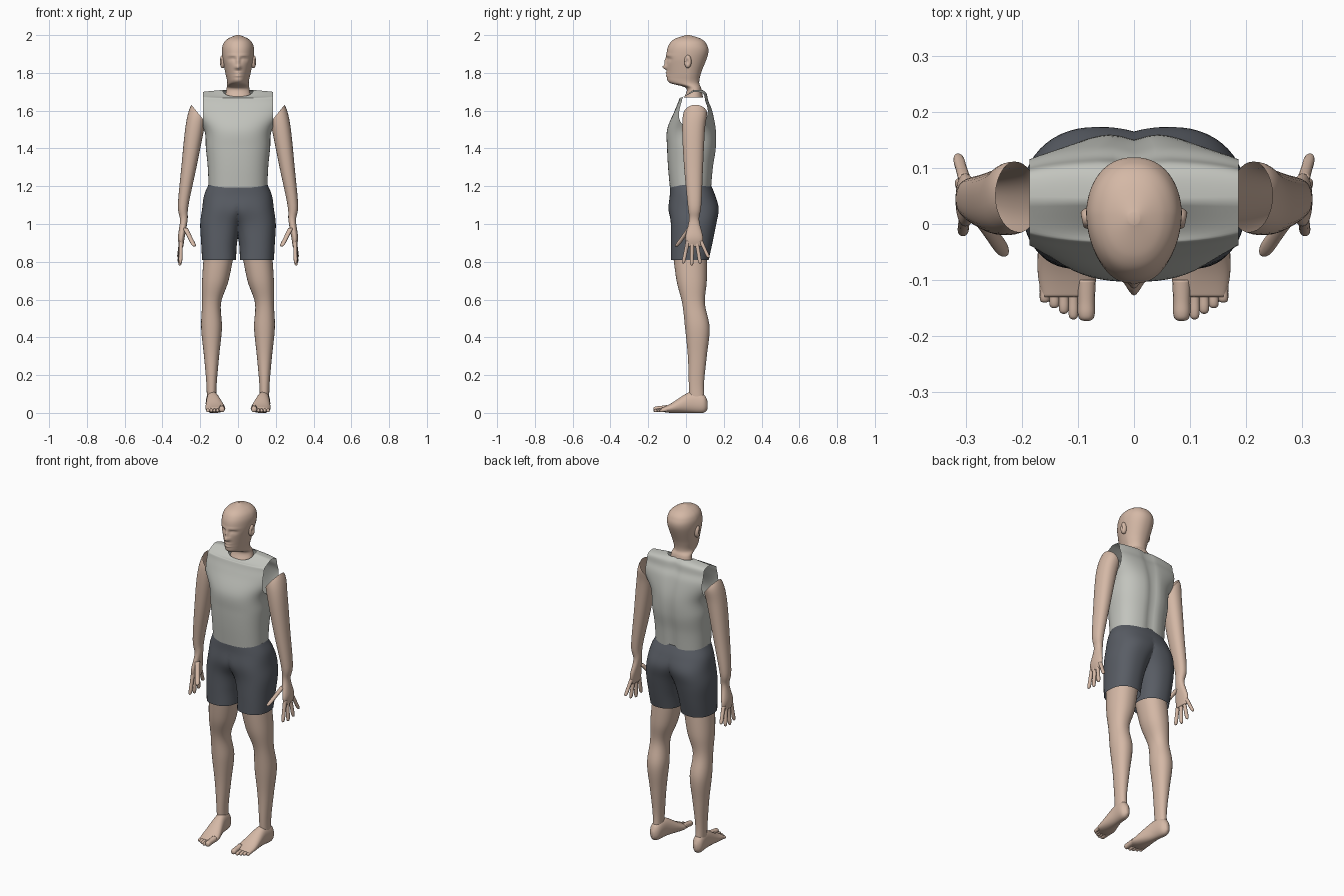
import bpy, bmesh, math
from mathutils import Vector

default_cube = bpy.data.objects.get("Cube")
if default_cube:
    bpy.data.objects.remove(default_cube, do_unlink=True)


def make_material(name, *colour):
    material = bpy.data.materials.new(name)
    material.use_nodes = True
    material.diffuse_color = (*colour, 1)
    shader = material.node_tree.nodes["Principled BSDF"]
    shader.inputs["Base Color"].default_value = (*colour, 1)
    return material


skin = make_material("skin", .66, .48, .38)
pale_cloth = make_material("pale grey cloth", .54, .55, .51)
dark_cloth = make_material("dark slate cloth", .1, .11, .13)


def upright(along, across, depth):
    return Vector((across, depth, along))


def forward(along, across, height):
    return Vector((across, along, height))


def blend(before, start, end, after, t):
    """Catmull-Rom step between two values."""
    slope_in, slope_out = (end - before) / 2, (after - start) / 2
    rise = end - start
    return start + t * (slope_in + t * (3 * rise - 2 * slope_in - slope_out
                                        + t * (slope_in + slope_out - 2 * rise)))


def smooth_rings(rings, steps):
    padded = [rings[0], *rings, rings[-1]]
    result = []
    for group in zip(padded, padded[1:], padded[2:], padded[3:]):
        for step in range(steps):
            result.append([blend(*values, step / steps) for values in zip(*group)])
    return result + [rings[-1]]


def soft_power(value, power):
    return math.copysign(abs(value) ** (2 / power), value)


def whole(mesh):
    return mesh.verts[:] + mesh.edges[:] + mesh.faces[:]


def loft(name, rings, material, side=1, sides=36, steps=6, power=2.2, place=upright,
         shape=None, cuts=(), caps=True, mirror=False):
    """Skin over cross-sections: position, centre (two values), half sizes (two values)."""
    bm = bmesh.new()
    loops = []
    for along, centre_a, centre_b, half_a, half_b in smooth_rings(rings, steps):
        loop = []
        for index in range(sides):
            angle = math.tau * index / sides
            point = place(along, centre_a + half_a * soft_power(math.cos(angle), power),
                          centre_b + half_b * soft_power(math.sin(angle), power))
            if shape:
                shape(point)
            loop.append(bm.verts.new(point))
        loops.append(loop)
    for lower, upper in zip(loops, loops[1:]):
        for index in range(sides):
            bm.faces.new((lower[index - 1], lower[index], upper[index], upper[index - 1]))
    if caps:
        bm.faces.new(loops[0])
        bm.faces.new(loops[-1])
    for point, normal in cuts:
        bmesh.ops.bisect_plane(bm, geom=whole(bm), plane_co=point, plane_no=normal,
                               clear_outer=True)
    if mirror:
        bmesh.ops.mirror(bm, geom=whole(bm), merge_dist=.0005, axis='X')
    bmesh.ops.scale(bm, vec=(side, 1, 1), verts=bm.verts[:])
    bmesh.ops.recalc_face_normals(bm, faces=bm.faces[:])
    for polygon in bm.faces:
        polygon.smooth = True
    mesh = bpy.data.meshes.new(name)
    bm.to_mesh(mesh)
    bm.free()
    mesh.materials.append(material)
    bpy.context.scene.collection.objects.link(bpy.data.objects.new(name, mesh))


def digit(name, base, tip, radius, side, place=upright):
    """Finger or toe with a rounded end."""
    rings = []
    for fraction, girth in ((0, 1), (.5, .9), (.8, .9), (.95, .7), (1, .2)):
        x, y, z = Vector(base).lerp(Vector(tip), fraction)
        centre = (z, x, y) if place is upright else (y, x, z)
        rings.append((*centre, radius * girth, radius * girth))
    loft(name, rings, skin, side, sides=14, place=place)


def ball(x, y, z, half_x, half_y, half_z, count=9):
    """Cross-sections of an ellipsoid."""
    angles = [math.pi * (index + .2) / count for index in range(count)]
    return [(z - half_z * math.cos(a), x, y, half_x * math.sin(a), half_y * math.sin(a))
            for a in angles]


def centred(rings):
    return [(height, 0, *rest) for height, *rest in rings]


def bell(offset, width):
    return math.exp(-(offset / width) ** 2)


# Face features: x, z, width, height, push (nose, bridge, sockets, lids, brows, lips)
features = [(0, 1.83, .016, .011, -.024), (0, 1.86, .01, .02, -.012),
            (.03, 1.873, .02, .01, .013), (.03, 1.87, .012, .006, -.007),
            (.03, 1.89, .03, .008, -.004),
            (0, 1.8, .02, .005, -.008), (0, 1.785, .02, .005, -.008)]


def sculpt_face(point):
    if point.y > .02:
        return
    jaw = min(max((1.87 - point.z) * 10, 0), 1)
    point.x *= 1 - (1 + 2 * jaw) * (.02 - point.y)
    if point.y < -.03:
        point.y += sum(push * bell(abs(point.x) - x, width) * bell(point.z - z, height)
                       for x, z, width, height, push in features)


# Head and neck
loft("head", centred([(1.67, .04, .07, .05), (1.72, .04, .06, .04), (1.75, -.01, .06, .08),
                      (1.8, -.01, .07, .09), (1.9, .007, .085, .11), (1.95, .01, .08, .1),
                      (1.98, .01, .055, .07), (2, .01, .01, .01)]),
     skin, sides=120, steps=12, shape=sculpt_face)


def sculpt_shirt(point):
    # Collar dips at the front, spine makes a groove at the back
    rise = max(0, point.z - 1.65) / .06
    point.z -= .7 * max(0, .04 - point.y) * rise ** 2
    if point.y > .08:
        point.y -= .012 * bell(point.x, .025)


# Shirt with flat open armholes
loft("shirt", centred([(1.19, .025, .155, .11), (1.3, .025, .16, .12), (1.4, .03, .17, .13),
                       (1.5, .03, .18, .13), (1.6, .04, .25, .1), (1.65, .04, .26, .08),
                       (1.69, .04, .24, .07), (1.71, .04, .08, .05)]),
     pale_cloth, sides=64, power=2.4, shape=sculpt_shirt, caps=False,
     cuts=[((s * .186, 0, 0), (s, 0, 0)) for s in (-1, 1)])


def sculpt_shorts(point):
    if point.y < 0:
        point.y -= .012 * bell(point.x, .05) * bell(point.z - 1.06, .06)


# Shorts: one side cut at the middle and mirrored
loft("shorts", [(.81, .1, .02, .09, .1), (.9, .1, .03, .095, .11), (1, .09, .04, .11, .12),
                (1.08, .06, .043, .13, .13), (1.15, .02, .035, .16, .12),
                (1.2, 0, .025, .16, .11), (1.21, 0, .025, .155, .105)],
     dark_cloth, sides=56, power=2.3, shape=sculpt_shorts, caps=False,
     cuts=[((0, 0, 0), (-1, 0, 0))], mirror=True)


def hollow_ear(point):
    if point.x > .08:
        point.x -= .01 * bell(point.y - .006, .009) * bell(point.z - 1.86, .016)


arm = [(1.66, .2, .05, .03, .02), (1.6, .21, .05, .05, .06), (1.5, .23, .04, .05, .06),
       (1.3, .26, .04, .04, .05), (1.1, .29, .045, .028, .036), (1.02, .287, .043, .02, .027),
       (.93, .3, .043, .018, .047), (.88, .3, .043, .01, .04)]
leg = [(.85, .1, .02, .08, .09), (.7, .12, .03, .07, .08), (.58, .14, .04, .05, .06),
       (.45, .14, .06, .055, .065), (.3, .14, .06, .04, .05), (.15, .14, .055, .027, .04),
       (.05, .14, .06, .025, .04)]
foot = [(.115, .14, .04, .01, .02), (.09, .14, .05, .03, .05), (.02, .133, .055, .035, .055),
        (-.08, .12, .025, .052, .025), (-.13, .12, .017, .043, .01)]

for side, word in ((1, "left_"), (-1, "right_")):
    loft(word + "ear", ball(.08, .01, 1.86, .018, .019, .035), skin, side, shape=hollow_ear)
    # Arm and palm, with a slanting open cut at the shoulder
    loft(word + "arm", arm, skin, side, cuts=[((.25, 0, 1.635), (-.8, 0, .65))])
    digit(word + "thumb", (.28, .02, .98), (.23, -.052, .88), .014, side)
    for index, label in enumerate(("index", "middle", "ring", "little")):
        digit(word + label + "_finger", (.302, .01 + .023 * index, .91),
              (.305 + .003 * index, .045 * index - .015, .78 + .01 * (index - 1) ** 2), .011, side)
    # Leg, foot and toes
    loft(word + "leg", leg, skin, side)
    loft(word + "foot", foot, skin, side, place=forward)
    digit(word + "big_toe", (.085, -.1, .025), (.085, -.173, .018), .017, side, forward)
    for index, label in enumerate(("second", "third", "fourth", "little")):
        x = .108 + .017 * index
        digit(word + label + "_toe", (x, -.1, .018), (x, .01 * index - .17, .011), .01,
              side, forward)
